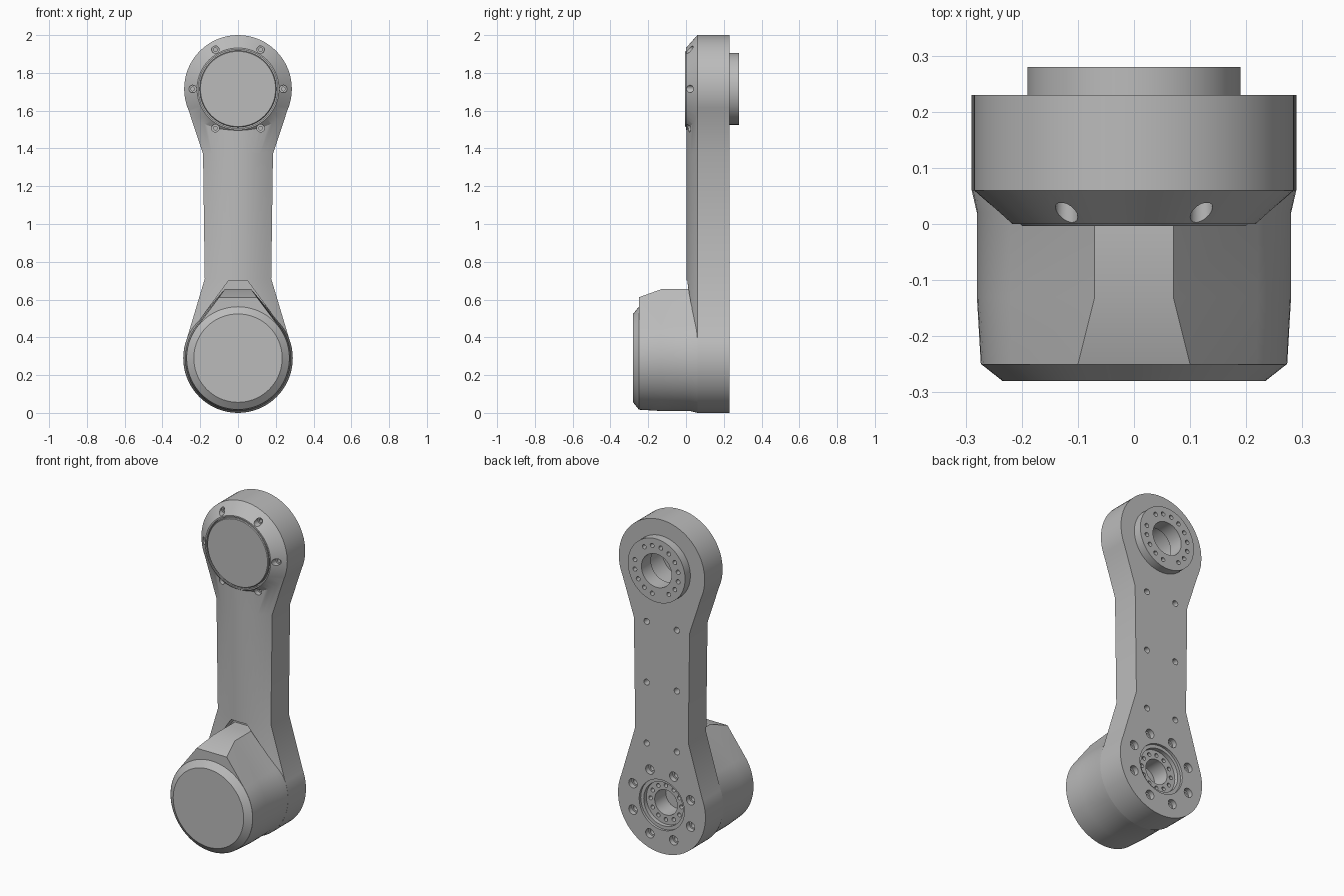
import bpy, bmesh, math
from math import cos, sin, pi, atan2, acos, hypot

if "Cube" in bpy.data.objects:
    bpy.data.objects.remove(bpy.data.objects["Cube"])

HEAD_Z, BASE_Z = 1.715, 0.29

metal = bpy.data.materials.new("plain grey metal")
metal.use_nodes = True
GREY = (0.5, 0.5, 0.5, 1)
metal.diffuse_color = GREY
metal.node_tree.nodes["Principled BSDF"].inputs["Base Color"].default_value = GREY


def add_loft(bm, rings):
    """Skin a closed solid over rings that all have the same point count."""
    loops = [[bm.verts.new(p) for p in ring] for ring in rings]
    n = len(loops[0])
    for a, b in zip(loops, loops[1:]):
        for i in range(n):
            j = (i + 1) % n
            bm.faces.new((a[i], a[j], b[j], b[i]))
    bm.faces.new(loops[0][::-1])
    bm.faces.new(loops[-1])


def disc_rings(profile, x, z, seg):
    """Circles around the y axis from (radius, y) pairs."""
    return [[(x + r * cos(2 * pi * i / seg), y, z + r * sin(2 * pi * i / seg))
             for i in range(seg)] for r, y in profile]


def build(name, solids):
    bm = bmesh.new()
    for rings in solids:
        add_loft(bm, rings)
    bmesh.ops.recalc_face_normals(bm, faces=bm.faces)
    mesh = bpy.data.meshes.new(name)
    bm.to_mesh(mesh)
    bm.free()
    mesh.materials.append(metal)
    ob = bpy.data.objects.new(name, mesh)
    bpy.context.collection.objects.link(ob)
    return ob


def turned(name, profile, z, seg=72):
    return build(name, [disc_rings(profile, 0, z, seg)])


def combine(target, other, operation):
    mod = target.modifiers.new(operation, 'BOOLEAN')
    mod.operation, mod.solver, mod.object = operation, 'EXACT', other
    bpy.context.view_layer.objects.active = target
    bpy.ops.object.modifier_apply(modifier=mod.name)
    bpy.data.objects.remove(other)


def teardrop(y, r, top, half, steps=48):
    """Circle with two tangents rising to a narrow flat top."""
    d = top - BASE_Z
    start = atan2(d, half) - acos(r / hypot(half, d))
    pts = [(half, y, top)]
    sweep = pi + 2 * start
    for i in range(steps + 1):
        a = start - sweep * i / steps
        pts.append((r * cos(a), y, BASE_Z + r * sin(a)))
    return pts + [(-half, y, top)]


def arm_section(z, w, steps=16):
    """Flat back and sides with a gently bowed front."""
    front = []
    for i in range(steps + 1):
        t = 2 * i / steps - 1
        front.append((w * t, 0.002 + 0.058 * t * t, z))
    return front + [(w, 0.23, z), (-w, 0.23, z)]


def hole_ring(count, radius, z, profile, offset=0, skip=()):
    out = []
    for k in range(count):
        if k not in skip:
            a = offset + 2 * pi * k / count
            out.append(disc_rings(profile, radius * cos(a), z + radius * sin(a), 16))
    return out


# Link body: waisted arm, round base, chamfered head and rear flange
body = build("link_body", [[arm_section(z, w) for z, w in
             ((0.375, 0.276), (0.71, 0.176), (1.37, 0.185), (1.625, 0.269))]])
combine(body, turned("base", [(0.29, 0.06), (0.29, 0.23)], BASE_Z), 'UNION')
combine(body, turned("head", [(0.217, 0), (0.285, 0.06), (0.285, 0.23)], HEAD_Z), 'UNION')
combine(body, turned("flange", [(0.19, 0.2), (0.19, 0.28)], HEAD_Z), 'UNION')

# Pocket around the motor housing, cap seat and the two rear bores
pocket = build("pocket", [[teardrop(-0.1, 0.283, 0.7, 0.05),
                           teardrop(0.07, 0.283, 0.7, 0.05)]])
combine(body, pocket, 'DIFFERENCE')
bores = build("bores", [
    disc_rings([(0.209, -0.05), (0.209, 0.02)], 0, HEAD_Z, 72),
    disc_rings([(0.125, 0.05), (0.125, 0.19), (0.1, 0.19), (0.1, 0.3)], 0, HEAD_Z, 48),
    disc_rings([(0.075, 0.085), (0.075, 0.19), (0.13, 0.19), (0.13, 0.215),
                (0.15, 0.215), (0.15, 0.25)], 0, BASE_Z, 48)])
combine(body, bores, 'DIFFERENCE')

# Bolt holes
holes = hole_ring(6, 0.24, HEAD_Z, [(0.02, -0.02), (0.02, 0.045), (0.01, 0.045), (0.01, 0.08)])
holes += hole_ring(16, 0.146, HEAD_Z, [(0.013, 0.24), (0.013, 0.3)], pi / 16, (1, 11))
holes += hole_ring(8, 0.207, BASE_Z, [(0.018, 0.15), (0.018, 0.2), (0.028, 0.2), (0.028, 0.25)], pi / 8)
holes += hole_ring(12, 0.102, BASE_Z, [(0.012, 0.15), (0.012, 0.2)])
for k in range(3):
    for x in (-0.1, 0.1):
        holes.append(disc_rings([(0.018, 0.17), (0.018, 0.25)], x, 0.635 + 0.365 * k, 16))
combine(body, build("bolt_holes", holes), 'DIFFERENCE')

# Front cap sitting in the head with a thin groove round it
cap = turned("head_cap", [(0.203, 0.03), (0.203, 0), (0.199, -0.004)], HEAD_Z)

# Motor housing: teardrop shell with a sloped nose and flared root
motor = build("motor_housing", [[
    teardrop(-0.25, 0.273, 0.612, 0.1),
    teardrop(-0.13, 0.28, 0.655, 0.07),
    teardrop(0.02, 0.28, 0.655, 0.07),
    teardrop(0.06, 0.2895, 0.655, 0.07),
    teardrop(0.08, 0.2895, 0.655, 0.07)]])
motor_cover = turned("motor_cover", [(0.272, -0.24), (0.272, -0.25), (0.234, -0.28)], BASE_Z)

# Smooth the round surfaces, keep machined edges sharp
bpy.ops.object.select_all(action='DESELECT')
for ob in (body, cap, motor, motor_cover):
    ob.select_set(True)
bpy.context.view_layer.objects.active = body
bpy.ops.object.shade_smooth_by_angle(angle=math.radians(25))
